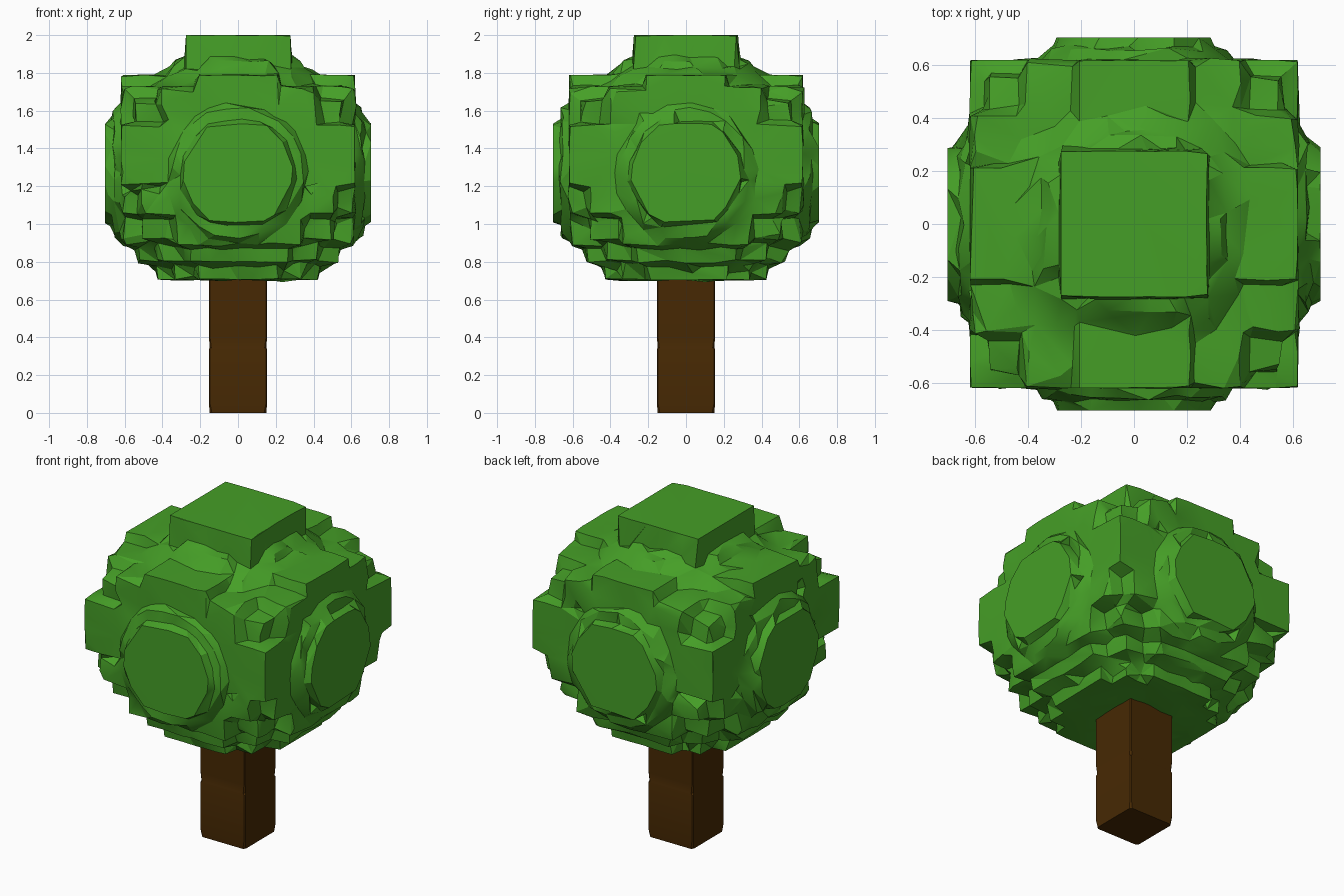
import bpy, bmesh, math
from mathutils import Vector, noise

if "Cube" in bpy.data.objects:
    bpy.data.objects.remove(bpy.data.objects["Cube"])


def material(name, rgb):
    m = bpy.data.materials.new(name)
    m.diffuse_color = (*rgb, 1)
    m.use_nodes = True
    m.node_tree.nodes["Principled BSDF"].inputs["Base Color"].default_value = m.diffuse_color
    return m


def finish(bm, name, mat, angle):
    me = bpy.data.meshes.new(name)
    bm.to_mesh(me)
    bm.free()
    ob = bpy.data.objects.new(name, me)
    bpy.context.collection.objects.link(ob)
    me.materials.append(mat)
    bpy.ops.object.select_all(action='DESELECT')
    ob.select_set(True)
    bpy.context.view_layer.objects.active = ob
    bpy.ops.object.shade_smooth_by_angle(angle=math.radians(angle))
    return ob


leaf_green = material("leaf green", (0.06, 0.345, 0.02))
bark_brown = material("bark brown", (0.063, 0.022, 0.001))

# Canopy: stepped chunks around one centre, as (half x, half y, up, down)
CENTRE = Vector((0, 0, 1.27))
ROUND, ROOF, FLOOR = 0.675, 0.55, 0.565
flat = [
    (0.28, 0.28, 0.73, 0.1),    # crown
    (0.62, 0.22, 0.52, 0.1),    # upper cross
    (0.62, 0.62, 0.26, 0.07),   # corner ring
    (0.43, 0.22, 0.2, 0.565),   # underside
    (0.34, 0.34, 0.2, 0.565),
]
rough = [
    (0.34, 0.18, 0.60, 0.1),
    (0.62, 0.42, 0.46, 0.1),
    (0.56, 0.56, 0.39, 0.1),
    (0.62, 0.52, 0.2, 0.23),
    (0.61, 0.34, 0.2, 0.39),
    (0.51, 0.51, 0.2, 0.36),
    (0.53, 0.28, 0.2, 0.48),
    (0.43, 0.43, 0.2, 0.47),
]
flat += [(b, a, u, d) for a, b, u, d in flat if a != b]
rough += [(b, a, u, d) for a, b, u, d in rough if a != b]
# Round side pads, as (axis, distance, radius)
flat += [(axis, 0.705, 0.295) for axis in (0, 1)]
rough += [(axis, 0.66, 0.36) for axis in (0, 1)]


def reach(d, c):
    """Distance along d at which a ray leaves chunk c (None is the round core)."""
    if c is None:
        return min(ROUND, (ROOF if d.z > 0 else FLOOR) / max(abs(d.z), 1e-6))
    if len(c) == 3:
        axis, dist, rad = c
        side = math.hypot(d[1 - axis], d.z)
        return min(dist / max(abs(d[axis]), 1e-6), rad / max(side, 1e-6),
                   0.27 / max(abs(d.z), 1e-6) if dist > 0.69 else 9)
    vert = c[2] if d.z > 0 else c[3]
    return min(h / max(abs(v), 1e-6) for h, v in zip((c[0], c[1], vert), d))


bm = bmesh.new()
bmesh.ops.create_icosphere(bm, subdivisions=6, radius=1)
loose = []
for v in bm.verts:
    d = v.co.normalized()
    # wobble only the choice of chunk, so the pads stay flat and edges turn ragged
    wobble = (d + noise.noise_vector(d * 8) * 0.05).normalized()
    best = max([None] + flat + rough, key=lambda c: reach(wobble, c))
    v.co = CENTRE + d * min(reach(d, best), 0.9)
    if best not in flat:
        loose.append(v)
# soften the leafy stretches between the flat pads, then roughen them
for _ in range(2):
    bmesh.ops.smooth_vert(bm, verts=loose, factor=0.5,
                          use_axis_x=True, use_axis_y=True, use_axis_z=True)
for v in loose:
    v.co += (v.co - CENTRE) * noise.noise(v.co * 11) * 0.025
canopy = finish(bm, "canopy", leaf_green, 25)
dec = canopy.modifiers.new("facets", 'DECIMATE')
dec.ratio = 0.085
bpy.ops.object.modifier_apply(modifier=dec.name)
bpy.ops.object.shade_smooth_by_angle(angle=math.radians(25))

# Trunk: square post with a slight notch and chipped bottom corners
bm = bmesh.new()
rings = []
for z, h, chip in ((0, 0.150, 0.012), (0.05, 0.154, 0.006), (0.335, 0.154, 0.005),
                   (0.345, 0.151, 0.010), (0.40, 0.153, 0.005), (0.72, 0.153, 0.005)):
    ring = []
    for sx, sy in ((1, -1), (1, 1), (-1, 1), (-1, -1)):
        a, b = (sx * h, sy * (h - chip)), (sx * (h - chip), sy * h)
        for p in ((a, b) if sx * sy > 0 else (b, a)):
            ring.append(bm.verts.new((*p, z)))
    rings.append(ring)
for lo, hi in zip(rings, rings[1:]):
    for i in range(8):
        j = (i + 1) % 8
        bm.faces.new((lo[i], lo[j], hi[j], hi[i]))
bm.faces.new(rings[0][::-1])
bm.faces.new(rings[-1])
bmesh.ops.recalc_face_normals(bm, faces=bm.faces)
finish(bm, "trunk", bark_brown, 25)
